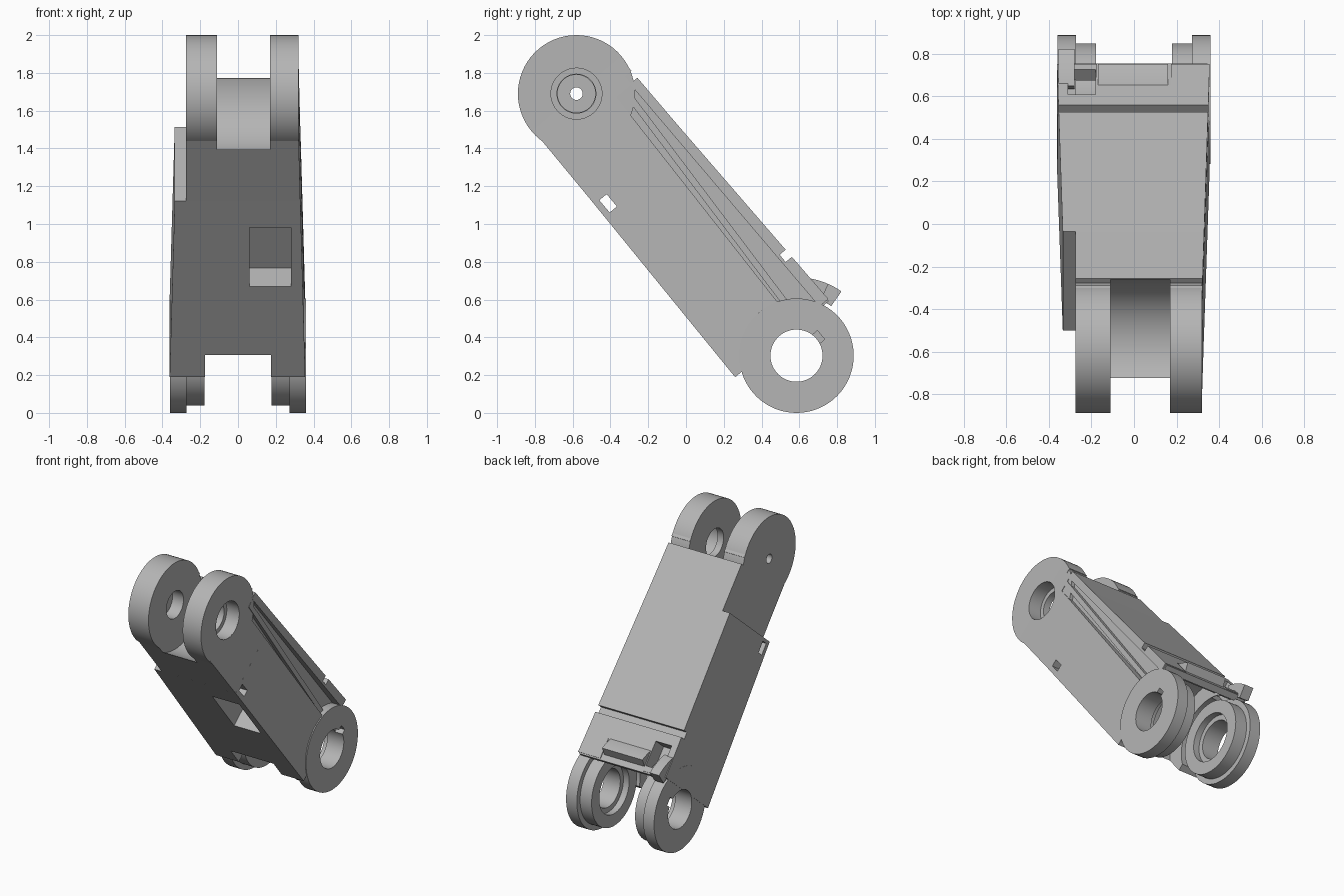
import bpy, bmesh, math
from mathutils import Vector

cube = bpy.data.objects.get("Cube")
if cube:
    bpy.data.objects.remove(cube)

grey = bpy.data.materials.new("plain_grey")
grey.use_nodes = True
COLOUR = (0.46, 0.46, 0.46, 1)
grey.diffuse_color = COLOUR
grey.node_tree.nodes["Principled BSDF"].inputs["Base Color"].default_value = COLOUR

# Arm frame: u runs from the upper pivot to the lower pivot, v points up off the top face
TOP, LOW = Vector((0, -0.58, 1.69)), Vector((0, 0.585, 0.303))
U = (LOW - TOP).normalized()
V = Vector((0, -U.z, U.y))
SPAN = (LOW - TOP).length


def place(x, u, v):
    return TOP + U * u + V * v + Vector((x, 0, 0))


def loft(name, left, right):
    """Solid between two matching outlines of (x, u, v) points."""
    bm = bmesh.new()
    a = [bm.verts.new(place(*p)) for p in left]
    b = [bm.verts.new(place(*p)) for p in right]
    bm.faces.new(a)
    bm.faces.new(b[::-1])
    for i in range(len(a)):
        j = (i + 1) % len(a)
        bm.faces.new((a[j], a[i], b[i], b[j]))
    bmesh.ops.recalc_face_normals(bm, faces=bm.faces)
    mesh = bpy.data.meshes.new(name)
    bm.to_mesh(mesh)
    bm.free()
    mesh.materials.append(grey)
    ob = bpy.data.objects.new(name, mesh)
    bpy.context.collection.objects.link(ob)
    return ob


def prism(name, x0, x1, outline):
    return loft(name, [(x0, *p) for p in outline], [(x1, *p) for p in outline])


def box(name, x0, x1, u0, u1, v0, v1):
    return prism(name, x0, x1, [(u0, v0), (u1, v0), (u1, v1), (u0, v1)])


def disc(name, x0, x1, centre, r, n=64):
    return prism(name, x0, x1, [(centre + r * math.cos(math.tau * i / n),
                                 r * math.sin(math.tau * i / n)) for i in range(n)])


def combine(target, others, operation):
    """Apply booleans in order, then remove the helpers."""
    for other in others:
        other.hide_render = True
        mod = target.modifiers.new("bool", 'BOOLEAN')
        mod.operation, mod.object, mod.solver = operation, other, 'EXACT'
        graph = bpy.context.evaluated_depsgraph_get()
        mesh = bpy.data.meshes.new_from_object(target.evaluated_get(graph))
        target.modifiers.clear()
        target.data = mesh
        bpy.data.objects.remove(other)


def slab(name, u0, u1, xl, xr, v):
    """Tapered block; each pair gives the value at u0 and at u1."""
    side = lambda x: [(x[0], u0, -v[0]), (x[1], u1, -v[1]), (x[1], u1, v[1]), (x[0], u0, v[0])]
    return loft(name, side(xl), side(xr))


# Main body, wider below the side step
body = slab("arm_body", 0.486, 1.69, (-0.335, -0.362), (0.33, 0.356), (0.304, 0.322))
neck = slab("neck", 0, 0.5, (-0.275, -0.275), (0.32, 0.33), (0.3, 0.304))
combine(body, [neck], 'UNION')

# Clearance for the mating knuckles, the top notches, the side slot and the underside pocket
combine(body, [
    disc("cradle_cut", -0.11, 0.17, 0, 0.33),
    disc("fork_cut", -0.275, 0.275, SPAN, 0.3),
    disc("middle_cut", -0.175, 0.175, SPAN, 0.42),
    box("upper_notch", -0.5, 0.5, 0.095, 0.143, 0.256, 0.5),
    box("lower_notch", -0.5, 0.5, 1.345, 1.395, 0.275, 0.5),
    box("side_slot", -0.5, 0.5, 0.51, 0.595, -0.27, -0.22),
    box("underside_pocket", 0.06, 0.28, 0.667, 1.07, -0.5, -0.16),
    box("latch_pocket", -0.31, -0.18, 1.47, 1.65, 0.2, 0.5),
    prism("side_channel", 0.295, 0.5, [(0.15, 0.15), (0.15, 0.25), (1.7, 0.26), (1.7, 0.1)]),
], 'DIFFERENCE')

# Upper fork cheeks with their bores
upper_right = disc("upper_fork_cheek_left", 0.17, 0.32, 0, 0.31)
combine(upper_right, [disc("bore", 0.1, 0.4, 0, 0.103), disc("counterbore", 0.22, 0.4, 0, 0.135)],
        'DIFFERENCE')
upper_left = disc("upper_fork_cheek_right", -0.275, -0.11, 0, 0.31)
combine(upper_left, [disc("pin_hole", -0.4, 0, 0, 0.033), disc("pin_pocket", -0.2, 0, 0, 0.1)],
        'DIFFERENCE')
combine(body, [disc("bore", 0.1, 0.5, 0, 0.136), disc("pin_hole", -0.5, 0, 0, 0.1)], 'DIFFERENCE')

# Lower fork: an outer ring and a smaller inner boss on each side
lower = []
for side, label in ((1, "left"), (-1, "right")):
    ring = disc("lower_fork_ring_" + label, side * 0.272, side * 0.36, SPAN, 0.303)
    combine(ring, [disc("boss", side * 0.178, side * 0.3, SPAN, 0.265)], 'UNION')
    combine(ring, [disc("bore", side * 0.1, side * 0.5, SPAN, 0.138),
                   disc("counterbore", side * 0.1, side * 0.225, SPAN, 0.175),
                   box("key_slot", side * 0.3, side * 0.5, SPAN - 0.03, SPAN + 0.03, 0.1, 0.17)],
            'DIFFERENCE')
    lower.append(ring)
combine(body, [disc("bore", -0.5, 0.5, SPAN, 0.138)], 'DIFFERENCE')

# Rib running diagonally along the side channel
rib = prism("channel_rib", 0.28, 0.325, [(0.15, 0.19), (0.15, 0.225), (1.69, 0.145), (1.69, 0.11)])

# Cover plate over the lower fork, with a latch opening
cover = box("cover_plate", -0.345, 0.345, 1.396, 1.7, 0.27, 0.316)
combine(cover, [box("latch_opening", -0.31, -0.18, 1.47, 1.65, 0.1, 0.5)], 'DIFFERENCE')


# Curved lips around the lower pivot
def lip(name, x0, x1, r0, r1, a0, a1, n=10):
    angles = [math.radians(a0 + (a1 - a0) * i / n) for i in range(n + 1)]
    arc = [(SPAN + r1 * math.cos(a), r1 * math.sin(a)) for a in angles]
    arc += [(SPAN + r0 * math.cos(a), r0 * math.sin(a)) for a in reversed(angles)]
    return prism(name, x0, x1, arc)


lips = [lip("cover_lip", -0.17, 0.16, 0.32, 0.415, 116, 131),
        lip("side_lip", -0.355, -0.28, 0.32, 0.415, 105, 131)]

for ob in [body, upper_left, upper_right, rib, cover] + lower + lips:
    bpy.ops.object.select_all(action='DESELECT')
    ob.select_set(True)
    bpy.context.view_layer.objects.active = ob
    bpy.ops.object.shade_smooth_by_angle(angle=math.radians(25))
